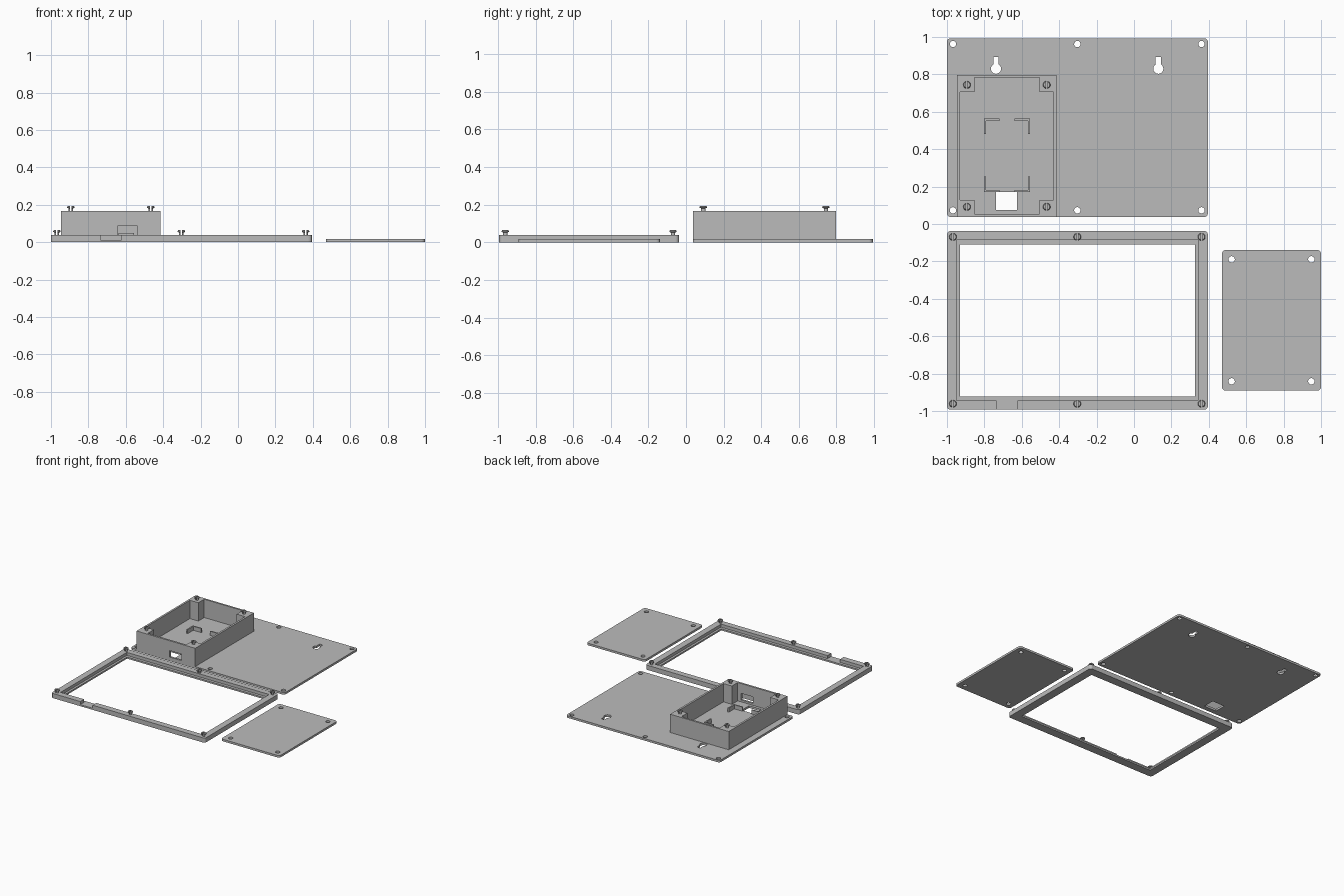
import bpy, bmesh, math

if "Cube" in bpy.data.objects:
    bpy.data.objects.remove(bpy.data.objects["Cube"])

gray = bpy.data.materials.new("light_gray_plastic")
gray.diffuse_color = (0.5, 0.5, 0.5, 1)
gray.use_nodes = True
gray.node_tree.nodes["Principled BSDF"].inputs["Base Color"].default_value = gray.diffuse_color


def rect(x0, y0, x1, y1):
    return [(x0, y0), (x1, y0), (x1, y1), (x0, y1)]


def rounded(x0, y0, x1, y1, r=0.02, n=5):
    pts = []
    for cx, cy, a in ((x1 - r, y1 - r, 0), (x0 + r, y1 - r, 90),
                      (x0 + r, y0 + r, 180), (x1 - r, y0 + r, 270)):
        for i in range(n + 1):
            t = math.radians(a + 90 * i / n)
            pts.append((cx + r * math.cos(t), cy + r * math.sin(t)))
    return pts


def circle(cx, cy, r=0.017, n=24):
    return [(cx + r * math.cos(2 * math.pi * i / n),
             cy + r * math.sin(2 * math.pi * i / n)) for i in range(n)]


def keyhole(cx, cy, r=0.027, w=0.014, top=0.062, n=20):
    a = math.acos(w / r)
    sweep = 2 * math.pi - (math.pi - 2 * a)
    pts = [(cx + r * math.cos(math.pi - a + sweep * i / n),
            cy + r * math.sin(math.pi - a + sweep * i / n)) for i in range(n + 1)]
    return pts + [(cx + w, cy + top), (cx - w, cy + top)]


def prism(name, outlines, z0, z1):
    """Extrude a filled 2D profile; later outlines are holes."""
    cu = bpy.data.curves.new(name, 'CURVE')
    cu.dimensions, cu.fill_mode = '2D', 'BOTH'
    cu.extrude = (z1 - z0) / 2
    for pts in outlines:
        s = cu.splines.new('POLY')
        s.points.add(len(pts) - 1)
        for p, (x, y) in zip(s.points, pts):
            p.co = (x, y, 0, 1)
        s.use_cyclic_u = True
    tmp = bpy.data.objects.new(name + "_profile", cu)
    bpy.context.collection.objects.link(tmp)
    bpy.context.view_layer.update()
    me = bpy.data.meshes.new_from_object(tmp.evaluated_get(
        bpy.context.evaluated_depsgraph_get()))
    bpy.data.objects.remove(tmp)
    bm = bmesh.new()
    bm.from_mesh(me)
    bmesh.ops.remove_doubles(bm, verts=bm.verts, dist=1e-5)
    bmesh.ops.translate(bm, verts=bm.verts, vec=(0, 0, (z0 + z1) / 2))
    bmesh.ops.recalc_face_normals(bm, faces=bm.faces)
    for f in bm.faces:
        f.smooth = False
    bm.to_mesh(me)
    bm.free()
    return finish(name, me)


def finish(name, me):
    me.name = name
    me.materials.clear()
    me.materials.append(gray)
    ob = bpy.data.objects.new(name, me)
    bpy.context.collection.objects.link(ob)
    return ob


def combine(target, tool, op):
    m = target.modifiers.new(op, 'BOOLEAN')
    m.operation, m.solver, m.object = op, 'EXACT', tool
    bpy.context.view_layer.objects.active = target
    bpy.ops.object.modifier_apply(modifier=m.name)
    bpy.data.objects.remove(tool)


def snap_pin(name, x, y, z):
    """Split pin: two half-round prongs with a flared head."""
    gap, n = 0.004, 10
    stations = ((0.012, 0), (0.012, 0.014), (0.02, 0.017), (0.02, 0.022), (0.016, 0.027))
    bm = bmesh.new()
    for side in (0, math.pi):
        rings = []
        for r, h in stations:
            a = math.acos(gap / r)
            ring = []
            for i in range(n + 1):
                t = side - a + 2 * a * i / n
                ring.append(bm.verts.new((x + r * math.cos(t), y + r * math.sin(t), z + h)))
            rings.append(ring)
        for lo, hi in zip(rings, rings[1:]):
            for i in range(n + 1):
                j = (i + 1) % (n + 1)
                bm.faces.new((lo[i], lo[j], hi[j], hi[i]))
        bm.faces.new(rings[0][::-1])
        bm.faces.new(rings[-1])
    bmesh.ops.recalc_face_normals(bm, faces=bm.faces)
    me = bpy.data.meshes.new(name)
    bm.to_mesh(me)
    bm.free()
    finish(name, me)


T = 0.017                       # sheet thickness
PX = (-0.968, -0.303, 0.361)    # fastener columns
BX, BY = (-0.893, -0.467), (0.092, 0.744)

# Back plate with screw holes, keyhole hangers and a cable opening
holes = [circle(x, y) for x in PX for y in (0.073, 0.962)]
holes += [keyhole(x, 0.830) for x in (-0.738, 0.130)]
holes.append(rect(-0.738, 0.076, -0.625, 0.172))
prism("back_plate", [rounded(-1, 0.037, 0.395, 0.993)] + holes, 0, T)

# Electronics box walls with square corner posts
x0, x1, y0, y1, p = -0.93, -0.43, 0.053, 0.782, 0.076
inner = [(x0 + p, y0), (x1 - p, y0), (x1 - p, y0 + p), (x1, y0 + p),
         (x1, y1 - p), (x1 - p, y1 - p), (x1 - p, y1), (x0 + p, y1),
         (x0 + p, y1 - p), (x0, y1 - p), (x0, y0 + p), (x0 + p, y0 + p)]
box = prism("box_walls", [rect(-0.946, 0.037, -0.414, 0.797), inner], T, 0.167)
cutter = prism("port_cutter", [rect(-0.645, 0.0, -0.537, 0.07)], 0.033, 0.086)
cutter.hide_render = True
combine(box, cutter, 'DIFFERENCE')

# Corner brackets that locate the circuit board
for i, (cx, sx) in enumerate(((-0.803, 1), (-0.556, -1))):
    for j, (cy, sy) in enumerate(((0.172, 1), (0.563, -1))):
        w, l = 0.011, 0.083
        ell = [(0, 0), (l, 0), (l, w), (w, w), (w, l), (0, l)]
        prism(f"board_bracket_{i}{j}", [[(cx + sx * a, cy + sy * b) for a, b in ell]],
              T, 0.05)

# Screen frame: thin lip below, outer wall with a cable notch above
outer = rounded(-1, -0.993, 0.395, -0.037)
frame = prism("screen_frame", [outer, rect(-0.93, -0.921, 0.325, -0.109)], 0, 0.013)
wall = prism("frame_wall", [outer, rect(-0.948, -0.944, 0.343, -0.086)], 0.013, 0.038)
notch = prism("notch_cutter", [rect(-0.735, -1.05, -0.623, -0.93)], 0.013, 0.06)
notch.hide_render = True
combine(wall, notch, 'DIFFERENCE')
combine(frame, wall, 'UNION')

# Loose cover for the box
prism("box_cover", [rounded(0.47, -0.891, 1.0, -0.139)]
      + [circle(x, y) for x in (0.522, 0.948) for y in (-0.841, -0.189)], 0, T)

# Snap pins on the frame and on the box posts
for i, x in enumerate(PX):
    for j, y in enumerate((-0.961, -0.069)):
        snap_pin(f"frame_pin_{i}{j}", x, y, 0.038)
for i, x in enumerate(BX):
    for j, y in enumerate(BY):
        snap_pin(f"box_pin_{i}{j}", x, y, 0.167)
